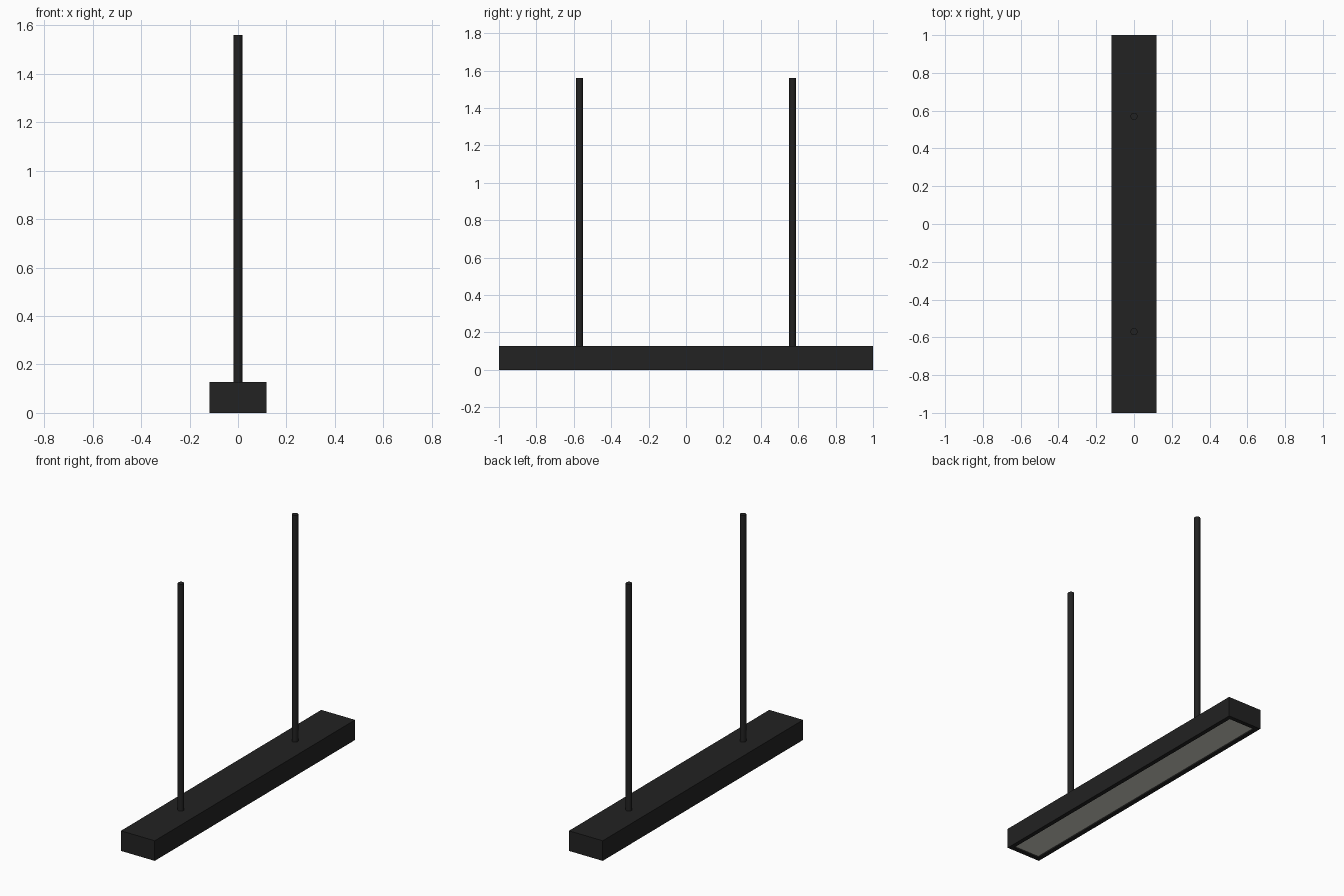
import bpy, bmesh
from mathutils import Matrix

if "Cube" in bpy.data.objects:
    bpy.data.objects.remove(bpy.data.objects["Cube"])

HALF_X, HALF_Y, HEIGHT = 0.118, 1.0, 0.127
ROD_Y, ROD_R, TOP = 0.57, 0.0185, 1.56


def material(name, colour):
    mat = bpy.data.materials.new(name)
    mat.diffuse_color = (*colour, 1)
    mat.use_nodes = True
    mat.node_tree.nodes["Principled BSDF"].inputs["Base Color"].default_value = mat.diffuse_color
    return mat


black = material("matte black", (0.016, 0.016, 0.016))
white = material("warm white diffuser", (0.64, 0.64, 0.57))


def finish(name, bm, mats):
    mesh = bpy.data.meshes.new(name)
    bm.to_mesh(mesh)
    bm.free()
    for m in mats:
        mesh.materials.append(m)
    obj = bpy.data.objects.new(name, mesh)
    bpy.context.collection.objects.link(obj)
    return obj


# Long housing with a slightly recessed light panel underneath
bm = bmesh.new()
bmesh.ops.create_cube(bm, size=1, matrix=Matrix.Translation((0, 0, HEIGHT / 2))
                      @ Matrix.Diagonal((2 * HALF_X, 2 * HALF_Y, HEIGHT, 1)))
bm.normal_update()
panel = min(bm.faces, key=lambda f: f.normal.z)
bmesh.ops.inset_individual(bm, faces=[panel], thickness=0.038)
# Straight-sided recess
bmesh.ops.inset_individual(bm, faces=[panel], thickness=0.0005, depth=-0.008)
panel.material_index = 1
finish("lamp_housing", bm, [black, white])

# Two suspension rods
for side, y in (("front", -ROD_Y), ("back", ROD_Y)):
    bm = bmesh.new()
    length = TOP - HEIGHT + 0.005
    bmesh.ops.create_cone(bm, cap_ends=True, segments=16, radius1=ROD_R, radius2=ROD_R,
                          depth=length,
                          matrix=Matrix.Translation((0, y, TOP - length / 2)))
    for f in bm.faces:
        f.smooth = len(f.verts) == 4
    for e in bm.edges:
        e.smooth = all(len(f.verts) == 4 for f in e.link_faces)
    finish(side + "_suspension_rod", bm, [black])
